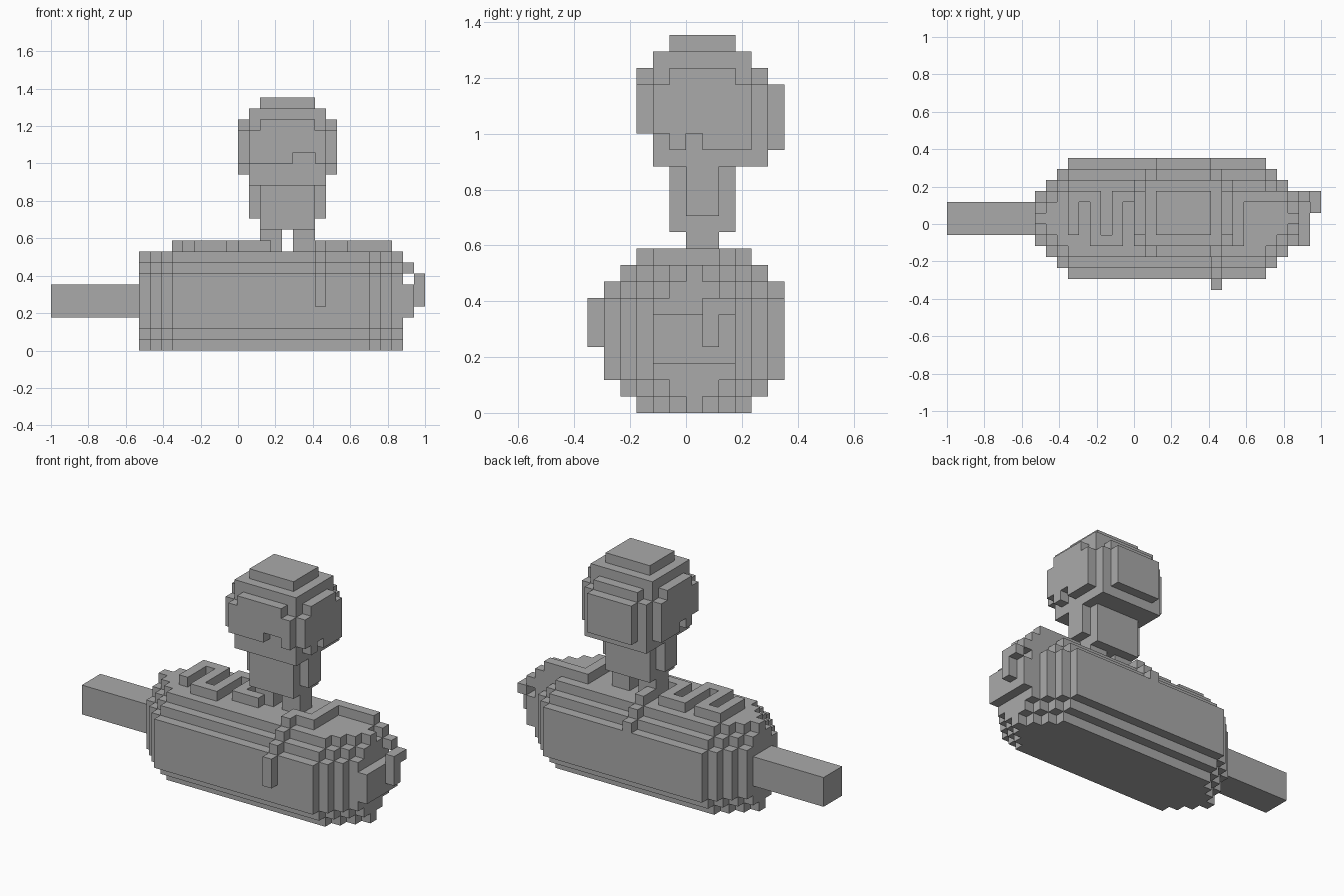
import bpy
import bmesh
from mathutils import Vector

cube = bpy.data.objects.get("Cube")
if cube:
    bpy.data.objects.remove(cube, do_unlink=True)

UNIT = 2 / 34                      # edge of one block
ORIGIN = Vector((-17, -6, 0))      # grid corner, in blocks

grey = bpy.data.materials.new("plain grey")
grey.use_nodes = True
grey.diffuse_color = (0.4, 0.4, 0.4, 1)
grey.node_tree.nodes["Principled BSDF"].inputs["Base Color"].default_value = (0.4, 0.4, 0.4, 1)


def cells(box):
    """Block cells of a box given as x, y and z ranges."""
    x, y, z = box
    return {(i, j, k) for i in range(*x) for j in range(*y) for k in range(*z)}


def part(name, boxes, cuts=()):
    """Join block boxes, take the cuts away and keep only the outer skin."""
    solid = set().union(*map(cells, boxes)).difference(*map(cells, cuts))
    bm = bmesh.new()
    for cell in solid:
        for axis in range(3):
            for side in (0, 1):
                near = list(cell)
                near[axis] += 2 * side - 1
                if tuple(near) in solid:
                    continue
                u, v = (axis + 1) % 3, (axis + 2) % 3
                ring = []
                for a, b in ((0, 0), (1, 0), (1, 1), (0, 1)):
                    p = Vector(cell)
                    p[axis] += side
                    p[u] += a
                    p[v] += b
                    ring.append(bm.verts.new((p + ORIGIN) * UNIT))
                bm.faces.new(ring if side else ring[::-1])
    bmesh.ops.remove_doubles(bm, verts=bm.verts, dist=UNIT / 10)
    bmesh.ops.dissolve_limit(bm, angle_limit=0.02, verts=bm.verts, edges=bm.edges)
    mesh = bpy.data.meshes.new(name)
    bm.to_mesh(mesh)
    bm.free()
    mesh.materials.append(grey)
    obj = bpy.data.objects.new(name, mesh)
    bpy.context.collection.objects.link(obj)


def ring_box(x, inset_y, inset_z):
    """Box centred on the body's long axis."""
    return x, (1 + inset_y, 12 - inset_y), (inset_z, 9 - inset_z)


# Rounded body: the section steps in toward both ends
body = []
for end, total in enumerate((2, 3, 4, 5)):
    x = (11 - end, 29 + end)
    body += [ring_box(x, y, total - y) for y in range(end, total + 1)
             if total - y <= 3]
body.append(ring_box((11, 33), 3, 3))
part("body", body)

# Stick at the end of the body
part("stick", [((0, 8), (5, 8), (3, 6))])

# Squiggle along the top, with a drip over the back edge
TOP = (9, 10)
part("left_squiggle", [
    ((11, 12), (5, 9), TOP), ((11, 14), (8, 9), TOP), ((13, 14), (4, 9), TOP),
    ((13, 16), (4, 5), TOP), ((15, 16), (4, 9), TOP), ((15, 18), (8, 9), TOP),
    ((17, 18), (5, 9), TOP), ((17, 20), (5, 6), TOP), ((19, 20), (5, 10), TOP),
    ((19, 20), (10, 11), (8, 9)), ((19, 20), (11, 12), (7, 8))])

# Squiggle that drips over the front edge and the far end
part("right_squiggle", [
    ((24, 25), (3, 5), TOP), ((24, 27), (4, 5), TOP),
    ((26, 27), (4, 9), TOP), ((26, 31), (8, 9), TOP),
    ((24, 25), (2, 3), (8, 9)), ((24, 25), (1, 2), (7, 8)),
    ((24, 25), (0, 1), (4, 7)),
    ((30, 32), (8, 9), (8, 9)), ((31, 33), (8, 9), (7, 8)),
    ((33, 34), (8, 9), (6, 7)), ((33, 34), (7, 8), (4, 7))])

# Small rider: legs, arms and torso
for side, leg_x, arm_x in (("right", 19, 18), ("left", 22, 24)):
    part(side + "_leg", [((leg_x, leg_x + 2), (6, 8), (9, 11))])
    part(side + "_arm", [((arm_x, arm_x + 1), (6, 8), (12, 15))])
part("torso", [((19, 24), (5, 9), (11, 15))])

# Head with stepped, ball-like hair; cuts shape the hairline
part("head", [
    ((18, 25), (4, 11), (15, 20)),
    ((17, 26), (4, 11), (16, 20)),
    ((18, 25), (3, 4), (17, 20)),
    ((19, 24), (11, 12), (16, 20)),
    ((17, 26), (5, 9), (20, 21)),
    ((18, 25), (4, 10), (20, 22)),
    ((19, 24), (3, 11), (20, 21)),
    ((19, 24), (5, 9), (22, 23))],
    cuts=[((22, 24), (3, 4), (17, 18))]
    + [((x, x + 1), y, (16, 17)) for x in (17, 25) for y in ((4, 5), (6, 7))]
    + [((x, x + 1), (10, 11), (16, 20)) for x in (17, 25)])
